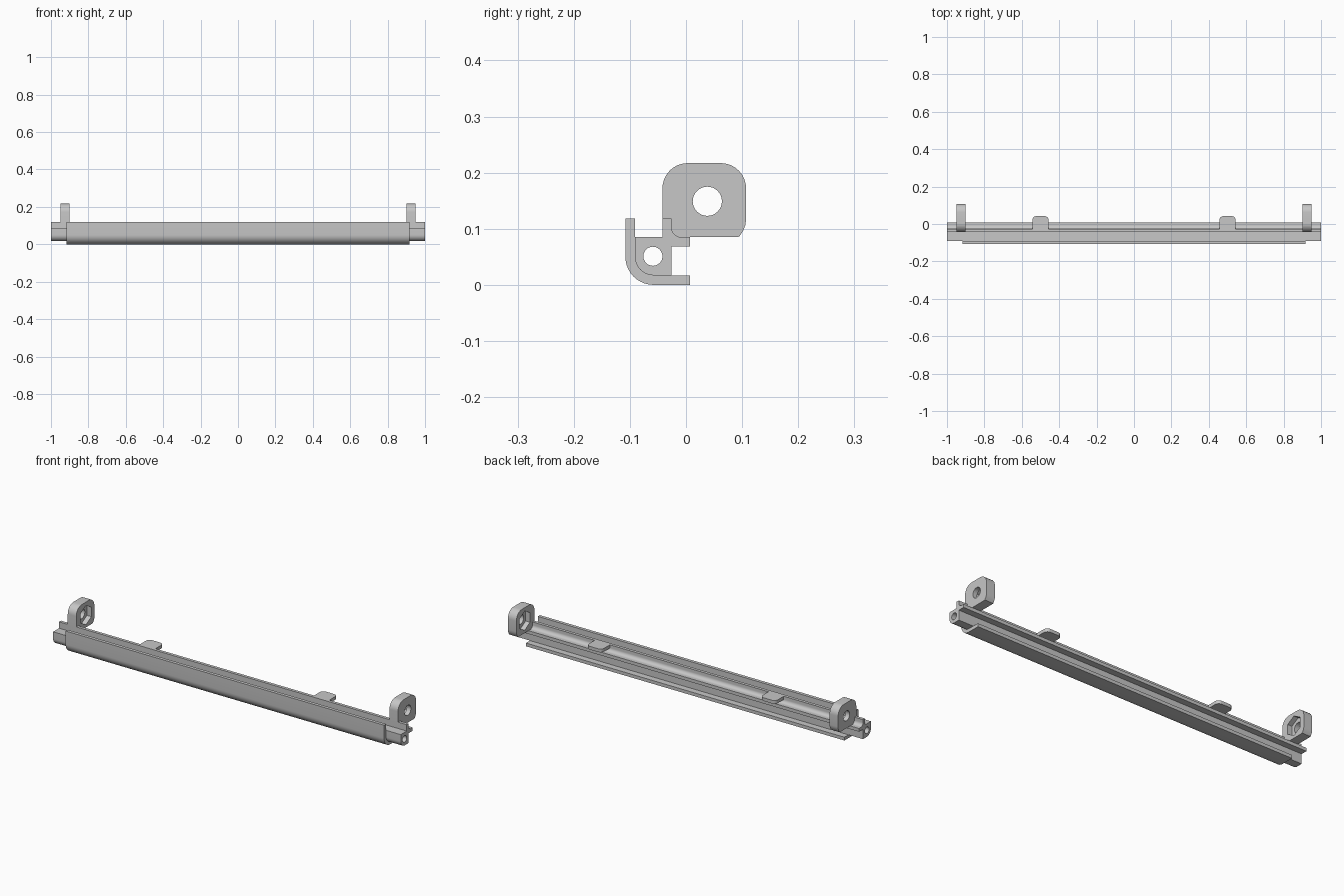
import bpy, bmesh, math
from mathutils import Vector

cube = bpy.data.objects.get("Cube")
if cube:
    bpy.data.objects.remove(cube, do_unlink=True)

grey = bpy.data.materials.new("light grey")
grey.use_nodes = True
grey.diffuse_color = (0.57, 0.57, 0.57, 1)
grey.node_tree.nodes["Principled BSDF"].inputs["Base Color"].default_value = grey.diffuse_color


def rounded(corners, steps=10):
    """Outline from (a, b) or (a, b, radius) corners; a radius fillets the corner."""
    out = []
    for i, c in enumerate(corners):
        p = Vector(c[:2])
        if len(c) == 2:
            out.append(p)
            continue
        u = (Vector(corners[i - 1][:2]) - p).normalized()
        v = (Vector(corners[(i + 1) % len(corners)][:2]) - p).normalized()
        half = u.angle(v) / 2
        centre = p + (u + v).normalized() * c[2] / math.sin(half)
        start = (p + u * c[2] / math.tan(half) - centre).normalized()
        end = (p + v * c[2] / math.tan(half) - centre).normalized()
        out += [centre + start.slerp(end, k / steps).normalized() * c[2] for k in range(steps + 1)]
    return out


def ring(centre, radius, sides):
    return [Vector(centre) + radius * Vector((math.sin(t), math.cos(t)))
            for t in (math.tau * k / sides for k in range(sides))]


def prism(name, loops, lo, hi, axis="x"):
    """Extrude an outline (first loop) with holes (other loops) from lo to hi."""
    bm = bmesh.new()
    edges = []
    for loop in loops:
        vs = [bm.verts.new((lo, *p) if axis == "x" else (*p, lo)) for p in loop]
        edges += [bm.edges.new((a, vs[i - 1])) for i, a in enumerate(vs)]
    bmesh.ops.triangle_fill(bm, edges=edges, use_beauty=True)
    geom = bmesh.ops.extrude_face_region(bm, geom=bm.faces[:], use_keep_orig=True)["geom"]
    shift = Vector((hi - lo, 0, 0) if axis == "x" else (0, 0, hi - lo))
    bmesh.ops.translate(bm, vec=shift, verts=[g for g in geom if isinstance(g, bmesh.types.BMVert)])
    bmesh.ops.recalc_face_normals(bm, faces=bm.faces[:])
    mesh = bpy.data.meshes.new(name)
    bm.to_mesh(mesh)
    bm.free()
    mesh.materials.append(grey)
    ob = bpy.data.objects.new(name, mesh)
    bpy.context.collection.objects.link(ob)
    return ob


def smooth(ob):
    bpy.ops.object.select_all(action="DESELECT")
    ob.select_set(True)
    bpy.context.view_layer.objects.active = ob
    bpy.ops.object.shade_smooth_by_angle(angle=math.radians(30))


FRONT, BACK, TOP = -0.108, 0.007, 0.118
WALL = 0.017
DECK = 0.085

# Curved front cover, slightly shorter than the rail
cover = rounded([(FRONT, TOP), (FRONT, 0, 0.05), (BACK, 0), (BACK, WALL),
                 (FRONT + WALL, WALL, 0.033), (FRONT + WALL, TOP)])
smooth(prism("front_cover", [cover], -0.916, 0.916))

# Full-length rail with upstand, rear flange and a bore through it
rail = rounded([(FRONT + WALL, DECK), (-0.042, DECK), (-0.042, TOP), (-0.026, TOP),
                (-0.026, DECK, 0.018), (BACK, DECK), (BACK, 0.068), (-0.026, 0.068),
                (-0.026, WALL), (FRONT + WALL, WALL, 0.033)])
smooth(prism("rail", [rail, ring((-0.059, 0.051), 0.017, 32)], -1, 1))

# Mounting lugs with a round hole and a hexagonal pocket on the inner face
lug = rounded([(-0.042, DECK), (-0.042, 0.217, 0.045), (0.107, 0.217, 0.045),
               (0.107, 0.117), (0.106, 0.107), (0.102, 0.097), (0.095, 0.086), (0.09, DECK)])
hole = (0.038, 0.149)
for side, name in ((1, "left"), (-1, "right")):
    ob = prism(name + "_lug", [lug, ring(hole, 0.026, 32)], *sorted((0.901 * side, 0.95 * side)))
    cutter = prism("pocket_cutter", [ring(hole, 0.05, 6)], *sorted((0.88 * side, 0.926 * side)))
    mod = ob.modifiers.new("pocket", "BOOLEAN")
    mod.operation, mod.solver, mod.object = "DIFFERENCE", "EXACT", cutter
    bpy.context.view_layer.objects.active = ob
    bpy.ops.object.modifier_apply(modifier=mod.name)
    bpy.data.objects.remove(cutter, do_unlink=True)
    smooth(ob)

    # Rounded rear tab level with the top of the upstand
    near, far = 0.456 * side, 0.544 * side
    tab = rounded([(near, -0.03), (near, 0.042, 0.022), (far, 0.042, 0.022), (far, -0.03)])
    smooth(prism(name + "_tab", [tab], TOP - WALL, TOP, "z"))
